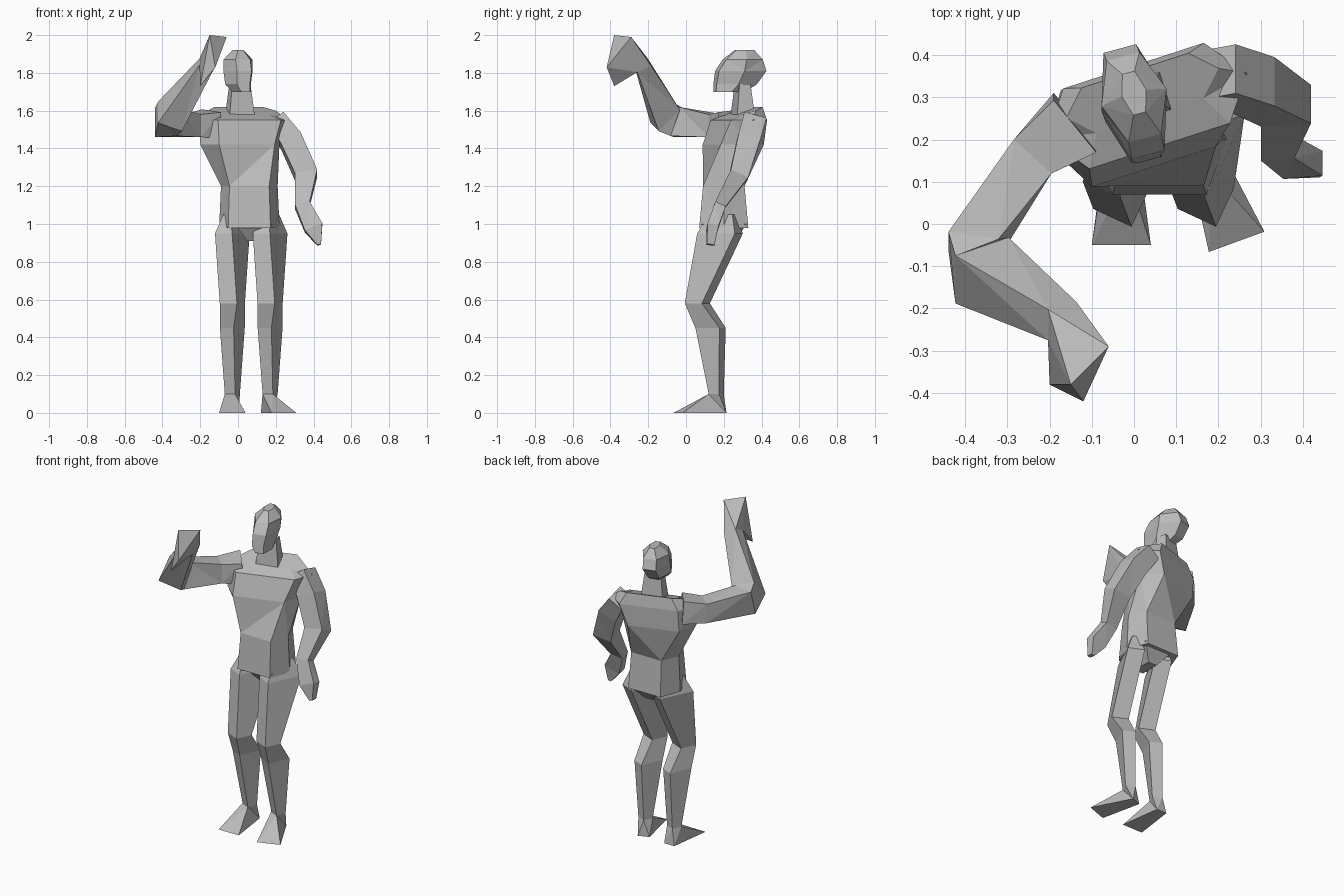
import bpy
import bmesh
from math import radians
from mathutils import Matrix, Vector

default_cube = bpy.data.objects.get("Cube")
if default_cube:
    bpy.data.objects.remove(default_cube, do_unlink=True)

# One matte grey for the whole figure
grey = bpy.data.materials.new("plain grey")
grey.use_nodes = True
grey.diffuse_color = (0.5, 0.5, 0.5, 1)
grey.node_tree.nodes["Principled BSDF"].inputs["Base Color"].default_value = grey.diffuse_color


def outline(front, back, side=None):
    """Corner directions of a symmetric section, front edge first."""
    right = [Vector((-front, -1, 0))]
    if side is not None:
        right.append(Vector((-1, side, 0)))
    right.append(Vector((-back, 1, 0)))
    left = [Vector((-corner.x, corner.y, 0)) for corner in right]
    return right + left[::-1]


box = outline(front=1, back=1)
wedge = outline(front=1, back=0.5)
trunk = outline(front=0.7, back=0.7, side=0)
skull = outline(front=0.5, back=0.5, side=0)


def ring(shape, at, wide, deep, yaw=0, nod=0):
    """Section across the body, tipped forward by nod, then turned by yaw."""
    turn = Matrix.Rotation(radians(yaw), 3, "Z") @ Matrix.Rotation(radians(nod), 3, "X")
    size = Vector((wide, deep, 0))
    return [Vector(at) + turn @ (corner * size) for corner in shape]


def loft(name, rings):
    """Join equal-sized rings of points into a closed, flat-shaded skin."""
    bm = bmesh.new()
    loops = [[bm.verts.new(point) for point in points] for points in rings]
    for lower, upper in zip(loops, loops[1:]):
        for i in range(len(lower)):
            bm.faces.new((lower[i - 1], lower[i], upper[i], upper[i - 1]))
    bm.faces.new(loops[0])
    bm.faces.new(loops[-1])
    bmesh.ops.triangulate(bm, faces=bm.faces[:])
    bmesh.ops.recalc_face_normals(bm, faces=bm.faces[:])
    mesh = bpy.data.meshes.new(name)
    bm.to_mesh(mesh)
    bm.free()
    mesh.materials.append(grey)
    part = bpy.data.objects.new(name, mesh)
    bpy.context.collection.objects.link(part)


def limb_rings(path):
    """Box sections set square to a bending path of (centre, wide, deep)."""
    centres = [Vector(centre) for centre, wide, deep in path]
    steps = [(b - a).normalized() for a, b in zip(centres, centres[1:])]
    before = steps[:1] + steps
    after = steps + steps[-1:]
    rings = []
    for centre, (place, wide, deep), a, b in zip(centres, path, before, after):
        along = (a + b).normalized()
        across = Vector((1, 0, 0))
        across = (across - along * across.dot(along)).normalized()
        other = along.cross(across)
        rings.append([centre + across * corner.x * wide + other * corner.y * deep
                      for corner in box])
    return rings


# Torso: hips, waist, chest, shoulders, collar; the chest turns to one side
chest_turn = 18
loft("torso", [
    ring(trunk, at=(0.06, 0.2, 0.98), wide=0.16, deep=0.13),
    ring(trunk, at=(0.06, 0.2, 1.2), wide=0.15, deep=0.11),
    ring(trunk, at=(0.01, 0.25, 1.42), wide=0.22, deep=0.12, yaw=chest_turn),
    ring(trunk, at=(0.03, 0.28, 1.55), wide=0.25, deep=0.1, yaw=chest_turn),
    ring(trunk, at=(0.02, 0.31, 1.6), wide=0.19, deep=0.06, yaw=chest_turn, nod=20),
])

# Pelvis: wedge between the legs
loft("pelvis", [
    ring(box, at=(0.08, 0.2, 1), wide=0.1, deep=0.12),
    ring(box, at=(0.08, 0.2, 0.91), wide=0.03, deep=0.06),
])

# Neck and head
head_turn = 15
loft("neck", [
    ring(box, at=(0.01, 0.3, 1.56), wide=0.07, deep=0.05, yaw=head_turn),
    ring(box, at=(0.01, 0.3, 1.74), wide=0.05, deep=0.03, yaw=head_turn),
])
loft("head", [
    ring(skull, at=(0.02, 0.23, 1.7), wide=0.05, deep=0.08, yaw=head_turn),
    ring(skull, at=(0, 0.26, 1.74), wide=0.07, deep=0.11, yaw=head_turn),
    ring(skull, at=(0, 0.29, 1.81), wide=0.08, deep=0.13, yaw=head_turn),
    ring(skull, at=(0, 0.3, 1.87), wide=0.08, deep=0.1, yaw=head_turn),
    ring(skull, at=(0, 0.31, 1.92), wide=0.03, deep=0.05, yaw=head_turn),
])

# Legs share one shape, set side by side; each foot has its own direction
for side, x, toe_turn in (("right", -0.03, 0), ("left", 0.17, 20)):
    leg_turn = -25
    ankle = ring(box, at=(x, 0.16, 0.1), wide=0.03, deep=0.03, yaw=leg_turn)
    loft(side + "_leg", [
        ring(box, at=(x, 0.19, 1.05), wide=0.02, deep=0.07, yaw=leg_turn),
        ring(box, at=(x, 0.18, 0.95), wide=0.05, deep=0.11, yaw=leg_turn),
        ring(box, at=(x, 0.06, 0.58), wide=0.05, deep=0.05, yaw=leg_turn),
        ring(box, at=(x, 0.13, 0.45), wide=0.04, deep=0.07, yaw=leg_turn),
        ankle,
    ])
    sole_centre = (x + toe_turn / 700, 0.08, 0)
    sole = ring(wedge, at=sole_centre, wide=0.07, deep=0.13, yaw=toe_turn)
    loft(side + "_foot", [ankle, sole])

# Lowered arm: shoulder, upper arm, elbow, wrist, palm, fingertips
left_rings = limb_rings([
    ((0.2, 0.36, 1.55), 0.05, 0.06),
    ((0.28, 0.33, 1.44), 0.06, 0.06),
    ((0.36, 0.28, 1.26), 0.06, 0.05),
    ((0.34, 0.18, 1.1), 0.04, 0.03),
    ((0.4, 0.14, 0.98), 0.05, 0.03),
    ((0.43, 0.13, 0.89), 0.01, 0.02),
])

# Raised arm: shoulder, upper arm, both sides of the elbow, wrist
right_rings = limb_rings([
    ((-0.14, 0.24, 1.53), 0.08, 0.07),
    ((-0.24, 0.16, 1.52), 0.06, 0.06),
    ((-0.38, -0.05, 1.54), 0.06, 0.08),
    ((-0.36, -0.11, 1.57), 0.07, 0.08),
    ((-0.17, -0.23, 1.84), 0.04, 0.04),
])

# Open palm of the raised hand: lower and upper outer, upper and lower inner
right_rings.append([
    (-0.2, -0.38, 1.73), (-0.15, -0.38, 2),
    (-0.06, -0.29, 1.99), (-0.12, -0.42, 1.83),
])

# Each hand starts at the wrist ring where its arm ends
for side, rings, wrist in (("left", left_rings, 3), ("right", right_rings, 4)):
    loft(side + "_arm", rings[:wrist + 1])
    loft(side + "_hand", rings[wrist:])
